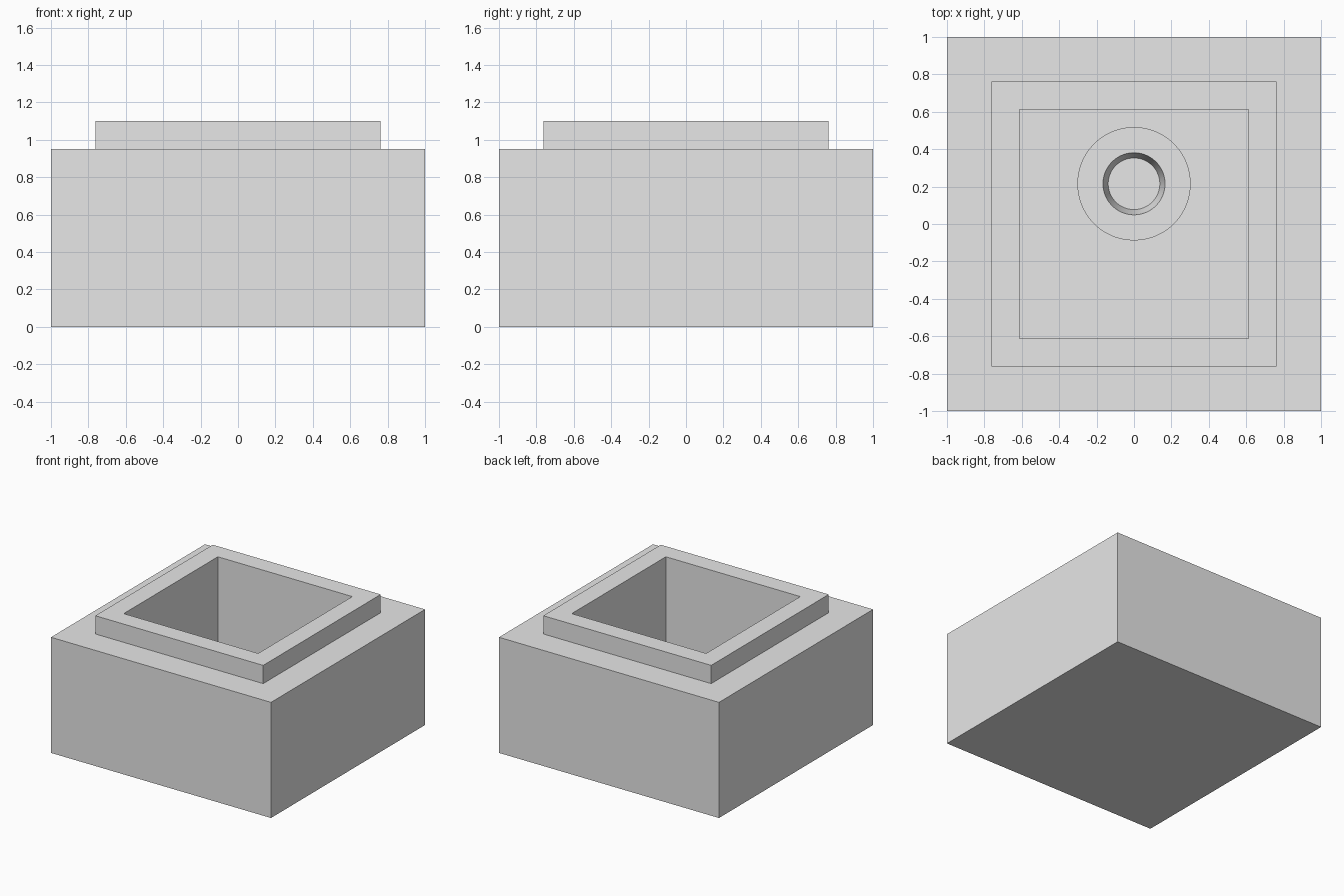
import bpy, math

cube = bpy.data.objects.get("Cube")
if cube:
    bpy.data.objects.remove(cube, do_unlink=True)

GREY = (0.8, 0.8, 0.8, 1.0)
grey = bpy.data.materials.new("light grey")
grey.use_nodes = True
grey.diffuse_color = GREY
grey.node_tree.nodes["Principled BSDF"].inputs["Base Color"].default_value = GREY


def stepped_solid(name, profile, sides, centre=(0, 0), corner_scale=1.0):
    """Sweep (radius, z) steps round a vertical axis and cap both ends."""
    verts, faces = [], []
    for radius, z in profile:
        for i in range(sides):
            a = 2 * math.pi * (i + 0.5) / sides
            verts.append((radius * corner_scale * math.cos(a),
                          radius * corner_scale * math.sin(a), z))
    for ring in range(len(profile) - 1):
        for i in range(sides):
            j = (i + 1) % sides
            low, high = ring * sides, (ring + 1) * sides
            faces.append((low + i, low + j, high + j, high + i))
    last = (len(profile) - 1) * sides
    faces.append(tuple(reversed(range(sides))))
    faces.append(tuple(range(last, last + sides)))
    mesh = bpy.data.meshes.new(name)
    mesh.from_pydata(verts, [], faces)
    mesh.materials.append(grey)
    obj = bpy.data.objects.new(name, mesh)
    obj.location = (centre[0], centre[1], 0)
    bpy.context.collection.objects.link(obj)
    return obj


# Square block with a raised collar and a deep square well
FLOOR = 0.25
stepped_solid("hollow_block",
              [(1, 0), (1, 0.95), (0.763, 0.95), (0.763, 1.1),
               (0.611, 1.1), (0.611, FLOOR)],
              sides=4, corner_scale=math.sqrt(2))

# Round boss on the well floor with a tapered socket
boss = stepped_solid("socket_boss",
                     [(0.303, FLOOR), (0.303, 0.37), (0.166, 0.37), (0.138, 0.26)],
                     sides=64, centre=(0, 0.215))
bpy.ops.object.select_all(action="DESELECT")
boss.select_set(True)
bpy.context.view_layer.objects.active = boss
bpy.ops.object.shade_smooth_by_angle(angle=math.radians(30))
